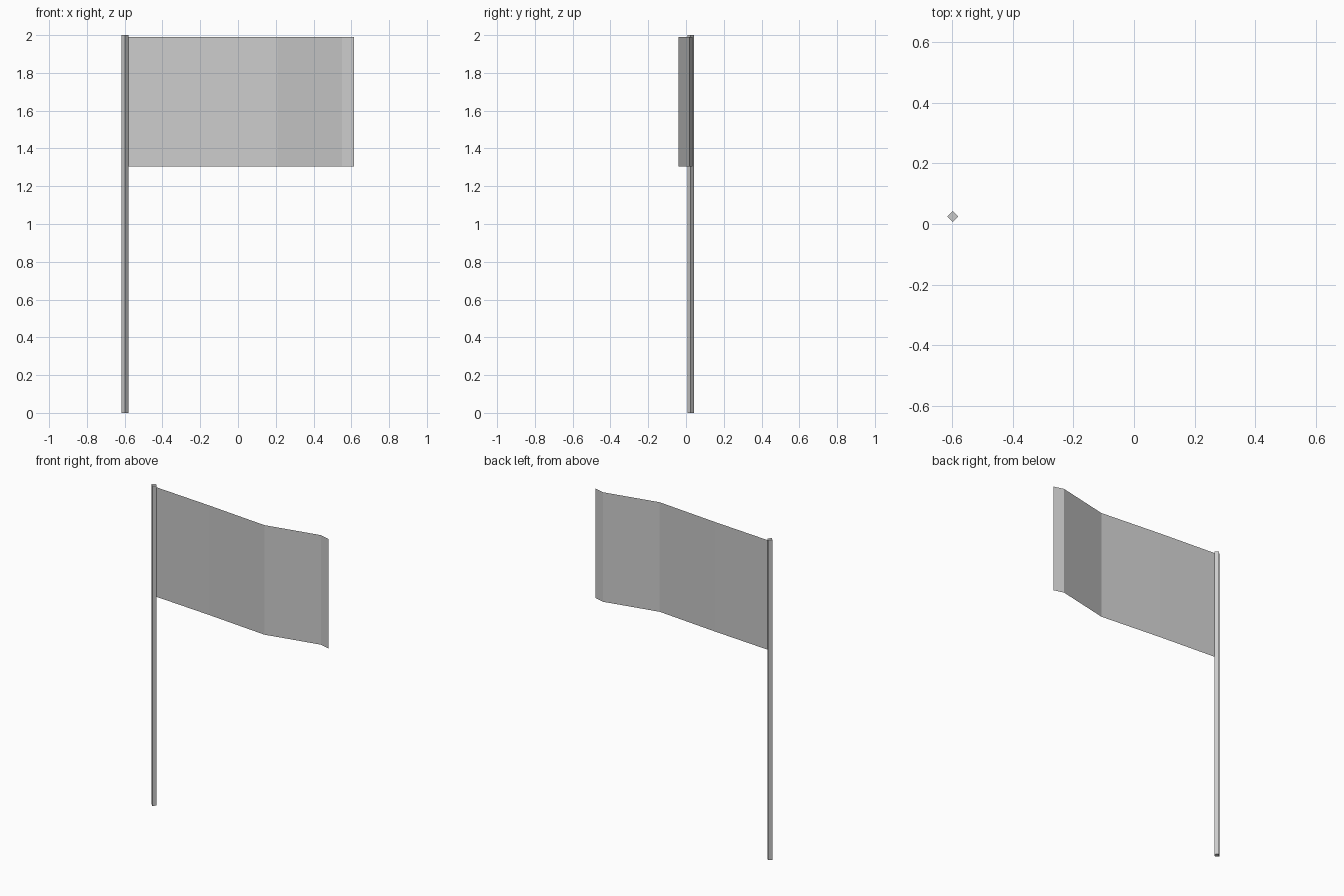
import bpy
import bmesh

cube = bpy.data.objects.get("Cube")
if cube:
    bpy.data.objects.remove(cube, do_unlink=True)

# One plain grey for the whole model
grey = bpy.data.materials.new("light grey")
grey.use_nodes = True
colour = (0.6, 0.6, 0.6, 1)
grey.diffuse_color = colour
grey.node_tree.nodes["Principled BSDF"].inputs["Base Color"].default_value = colour


def extrude_outline(name, points, bottom, top, closed):
    """Raise a plan outline into vertical walls, capped when closed."""
    bm = bmesh.new()
    low = [bm.verts.new((x, y, bottom)) for x, y in points]
    high = [bm.verts.new((x, y, top)) for x, y in points]
    count = len(points)
    for i in range(count if closed else count - 1):
        j = (i + 1) % count
        bm.faces.new((low[i], low[j], high[j], high[i]))
    if closed:
        bm.faces.new(low[::-1])
        bm.faces.new(high)
    mesh = bpy.data.meshes.new(name)
    bm.to_mesh(mesh)
    bm.free()
    mesh.materials.append(grey)
    obj = bpy.data.objects.new(name, mesh)
    bpy.context.collection.objects.link(obj)
    return obj


# Square pole, turned corner-on
px, py, r = -0.598, 0.025, 0.018
diamond = [(px + r, py), (px, py + r), (px - r, py), (px, py - r)]
extrude_outline("pole", diamond, 0, 2, True)

# Rippling cloth, starting at the pole's corner
ripple = [(px + r, py), (-0.2, -0.003), (0.21, -0.04), (0.55, 0.034), (0.615, 0.016)]
extrude_outline("flag", ripple, 1.305, 1.99, False)
